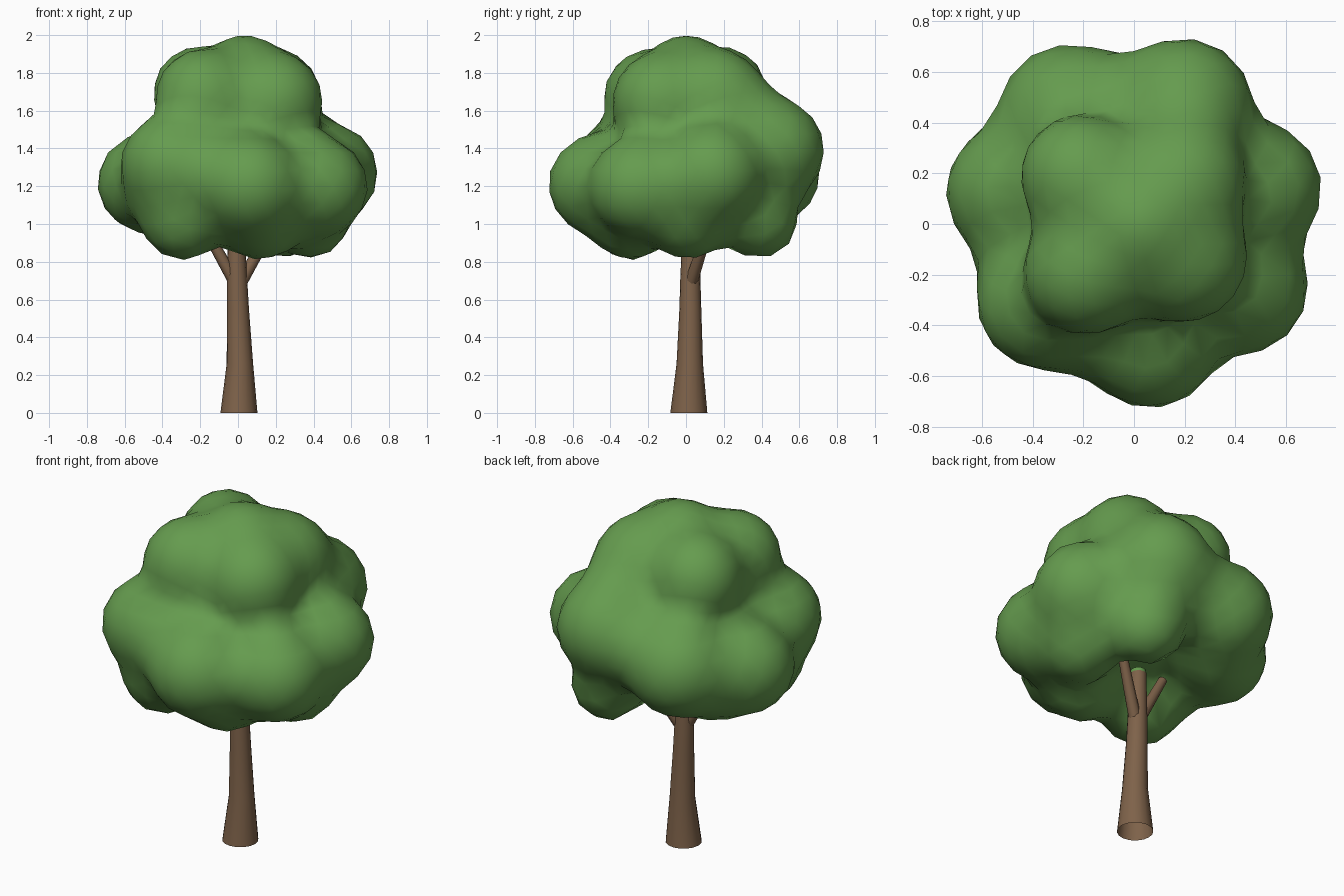
import bpy, bmesh, math
from mathutils import Vector

cube = bpy.data.objects.get("Cube")
if cube:
    bpy.data.objects.remove(cube, do_unlink=True)


def material(name, color):
    m = bpy.data.materials.new(name)
    m.use_nodes = True
    m.diffuse_color = (*color, 1)
    m.node_tree.nodes["Principled BSDF"].inputs["Base Color"].default_value = (*color, 1)
    return m


green = material("leaf green", (0.13, 0.33, 0.077))
brown = material("bark brown", (0.21, 0.123, 0.068))


def finish(name, bm, angle, *mats):
    mesh = bpy.data.meshes.new(name)
    bm.to_mesh(mesh)
    bm.free()
    obj = bpy.data.objects.new(name, mesh)
    bpy.context.collection.objects.link(obj)
    for m in mats:
        mesh.materials.append(m)
    bpy.ops.object.select_all(action="DESELECT")
    obj.select_set(True)
    bpy.context.view_layer.objects.active = obj
    bpy.ops.object.shade_smooth_by_angle(angle=math.radians(angle))


def limb(name, rings, sides, axis=(0, 0, 1), green_above=2):
    """Tapered tube through (x, y, z, radius) rings, open at the bottom."""
    bm = bmesh.new()
    turn = Vector((0, 0, 1)).rotation_difference(Vector(axis))
    loops = []
    for x, y, z, r in rings:
        loop = []
        for i in range(sides):
            a = math.tau * i / sides
            offset = turn @ Vector((r * math.cos(a), r * math.sin(a), 0))
            loop.append(bm.verts.new(Vector((x, y, z)) + offset))
        loops.append(loop)
    for low, high in zip(loops, loops[1:]):
        for i in range(sides):
            j = (i + 1) % sides
            bm.faces.new((low[i], low[j], high[j], high[i]))
    bm.faces.new(loops[-1])
    for f in bm.faces:
        f.material_index = int(f.calc_center_median().z > green_above)
    finish(name, bm, 50, brown, green)


# Trunk with a leafy tip, and the two side branches
limb("trunk", [(0.005, 0.015, 0.0, 0.098), (0.01, 0.02, 0.26, 0.07),
               (0, 0.023, 0.55, 0.058), (-0.005, 0.023, 0.72, 0.053),
               (-0.01, 0.025, 0.98, 0.043), (-0.01, 0.025, 1.0, 0.041)],
     16, green_above=0.985)
for name, start, end in (("left_branch", (0.02, 0.03, 0.7), (0.18, 0.12, 0.98)),
                         ("right_branch", (-0.02, 0.02, 0.7), (-0.2, 0, 1.02))):
    axis = Vector(end) - Vector(start)
    limb(name, [(*start, 0.034), (*end, 0.026)], 8, axis)

# Crown: leaf clumps (x, y, z, radius) blended into one lumpy shell
clumps = [
    (0, 0, 1.41, 0.38),
    # middle tier
    (0.2, 0.465, 1.39, 0.272), (-0.26, 0.435, 1.27, 0.277),
    (-0.485, 0.13, 1.22, 0.264), (-0.37, -0.32, 1.32, 0.252),
    (0.07, -0.47, 1.21, 0.264), (0.425, -0.25, 1.2, 0.266),
    (0.482, 0.14, 1.27, 0.264),
    # fills between neighbouring clumps
    (-0.16, -0.38, 1.28, 0.21), (-0.03, 0.43, 1.33, 0.215),
    (0.2, 0.31, 1.57, 0.185), (-0.4, -0.16, 1.18, 0.2),
    # upper tier
    (-0.21, 0.19, 1.7, 0.24), (-0.19, -0.19, 1.68, 0.245),
    (0.2, -0.14, 1.66, 0.245), (0.19, 0.16, 1.68, 0.245),
    (0.03, 0, 1.785, 0.212),
    # lower tier
    (-0.29, -0.29, 1.02, 0.218), (0.12, -0.29, 1.02, 0.214),
    (0.37, 0.01, 1.03, 0.218), (0.23, 0.38, 1.02, 0.214), (-0.36, 0.25, 1.12, 0.19),
]
clumps = [(Vector(c[:3]), c[3]) for c in clumps]
centre = Vector((0, 0, 1.38))
blend = 24


def distance(p):
    return -math.log(sum(math.exp(-blend * ((p - c).length - r)) for c, r in clumps)) / blend


bm = bmesh.new()
bmesh.ops.create_icosphere(bm, subdivisions=4, radius=1)
for v in bm.verts:
    ray = v.co.normalized()
    t = 1.2
    for step in range(60):
        d = distance(centre + ray * t)
        t -= d
        if d < 0.001:
            break
    v.co = centre + ray * t
bmesh.ops.smooth_vert(bm, verts=bm.verts, factor=0.2,
                      use_axis_x=True, use_axis_y=True, use_axis_z=True)
finish("crown", bm, 180, green)
